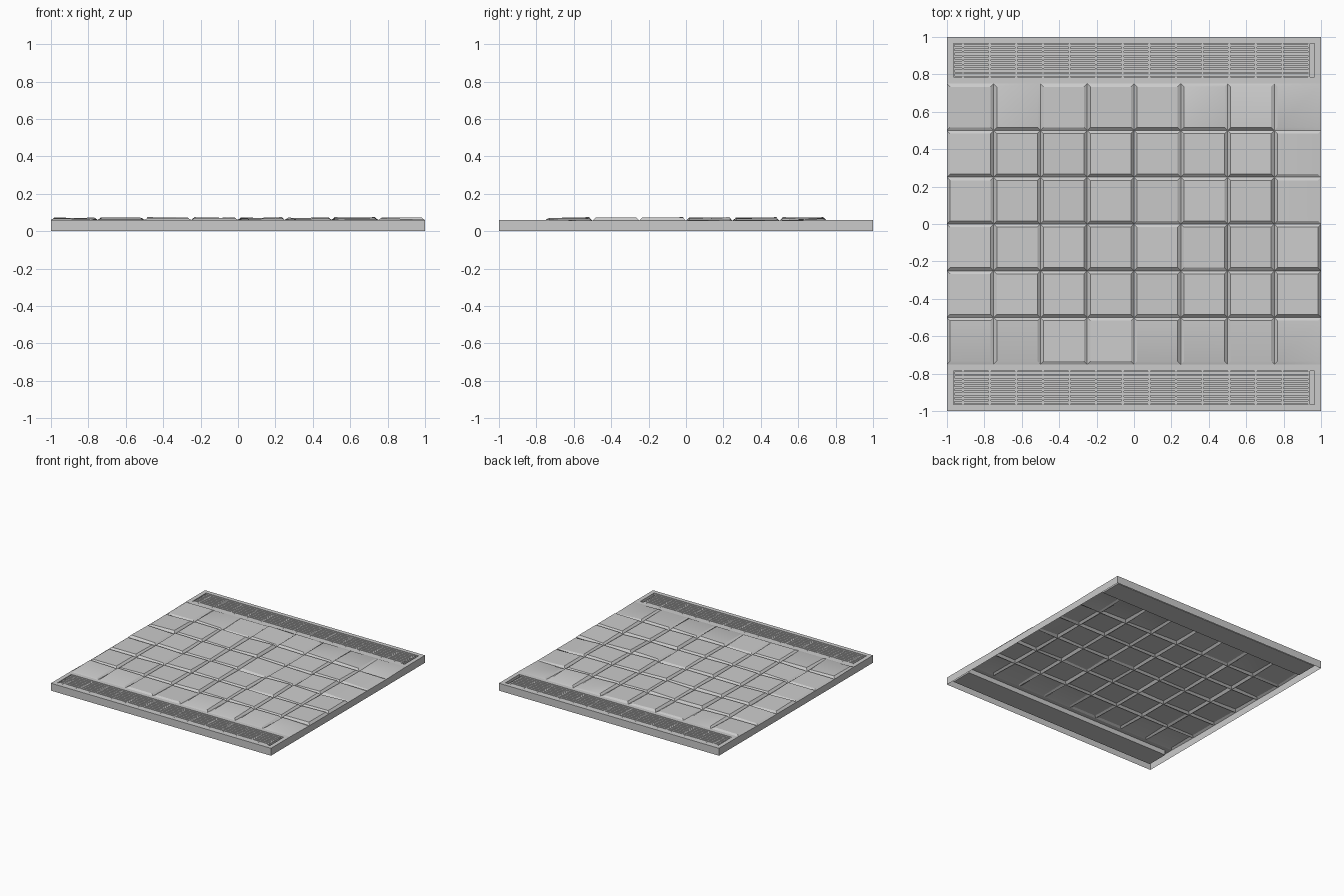
import bpy, bmesh, random

if "Cube" in bpy.data.objects:
    bpy.data.objects.remove(bpy.data.objects["Cube"])
random.seed(7)

RIM = 0.061      # height of the flat rim
SEAM = 0.053     # height at the bottom of the tile seams
PAN = 0.022      # floor of the grate recesses


def finish(name, bm, smooth=False):
    bmesh.ops.remove_doubles(bm, verts=bm.verts, dist=1e-5)
    me = bpy.data.meshes.new(name)
    bm.to_mesh(me)
    bm.free()
    ob = bpy.data.objects.new(name, me)
    bpy.context.collection.objects.link(ob)
    if smooth:
        bpy.ops.object.select_all(action='DESELECT')
        bpy.context.view_layer.objects.active = ob
        ob.select_set(True)
        bpy.ops.object.shade_smooth_by_angle(angle=0.4)
    return ob


def face(bm, pts):
    return bm.faces.new([bm.verts.new(p) for p in pts])


def rect(x0, x1, y0, y1, z):
    return [(x0, y0, z), (x1, y0, z), (x1, y1, z), (x0, y1, z)]


def bridge(bm, a, b):
    for i in range(4):
        j = (i + 1) % 4
        face(bm, [a[i], a[j], b[j], b[i]])


def box(bm, x0, x1, y0, y1, z0, z1):
    lo, hi = rect(x0, x1, y0, y1, z0), rect(x0, x1, y0, y1, z1)
    face(bm, lo[::-1])
    face(bm, hi)
    bridge(bm, lo, hi)


# paved field: each tile is a slightly tilted plate with bevelled edges
def node_z(i, j):
    if j in (0, 6):
        return RIM
    return SEAM + (0.003 if i in (0, 8) else 0)


RIGHT_COLUMN = [(0.062, 0.056), (0.074, 0.074), (0.074, 0.074),
                (0.060, 0.057), (0.060, 0.058), (0.059, 0.060)]
bm = bmesh.new()
IN = 0.017
for i in range(8):
    for j in range(6):
        x0, y0 = -1 + i * 0.25, -0.75 + j * 0.25
        x1, y1 = x0 + 0.25, y0 + 0.25
        base = random.uniform(0.066, 0.071)
        tx, ty = random.uniform(-0.004, 0.004), random.uniform(-0.003, 0.004)
        outer = [(x0, y0, node_z(i, j)), (x1, y0, node_z(i + 1, j)),
                 (x1, y1, node_z(i + 1, j + 1)), (x0, y1, node_z(i, j + 1))]
        inner = []
        for x, y, _ in rect(x0 + IN, x1 - IN, y0 + IN, y1 - IN, 0):
            sx, sy = (1 if x > x0 + 0.1 else -1), (1 if y > y0 + 0.1 else -1)
            z = min(base + sx * tx + sy * ty, 0.075)
            if i == 7 and sx > 0:
                z = RIGHT_COLUMN[j][0 if sy < 0 else 1]
            inner.append((x, y, z))
        bridge(bm, outer, inner)
        face(bm, inner)
finish("paving_tiles", bm, smooth=True)

# outer skirt walls, open underneath, following the seams on the sides
bm = bmesh.new()
for s in (-1, 1):
    face(bm, [(-s, s, 0), (-s, s, RIM), (s, s, RIM), (s, s, 0)])
    i = 8 if s > 0 else 0
    line = [(-1, RIM)] + [(-0.75 + j * 0.25, node_z(i, j)) for j in range(7)] + [(1, RIM)]
    for (ya, za), (yb, zb) in zip(line, line[1:]):
        q = [(s, ya, 0), (s, yb, 0), (s, yb, zb), (s, ya, za)]
        face(bm, q if s > 0 else q[::-1])
finish("skirt_walls", bm)

# rims, recessed pans and slatted grates at both ends
for s, label in ((-1, "front"), (1, "back")):
    ya, yb = sorted((s * 0.75, s))
    pa, pb = sorted((s * 0.785, s * 0.965))
    bm = bmesh.new()
    hole = rect(-0.965, 0.965, pa, pb, RIM)
    floor = rect(-0.965, 0.965, pa, pb, PAN)
    bridge(bm, rect(-1, 1, ya, yb, RIM), hole)
    bridge(bm, hole, floor)
    face(bm, floor)
    finish(label + "_rim_and_pan", bm)

    bm = bmesh.new()
    pitch = (pb - pa) / 8
    for k in range(8):      # long slats
        yc = pa + (k + 0.5) * pitch
        box(bm, -0.96, 0.935, yc - 0.0075, yc + 0.0075, 0.042, 0.059)
    for k in range(14):     # cross bars
        xc = min(-0.914 + k * 0.1423, 0.947)
        box(bm, xc - 0.006, xc + 0.006, pa, pb, 0.036, 0.057)
    finish(label + "_grate", bm)
